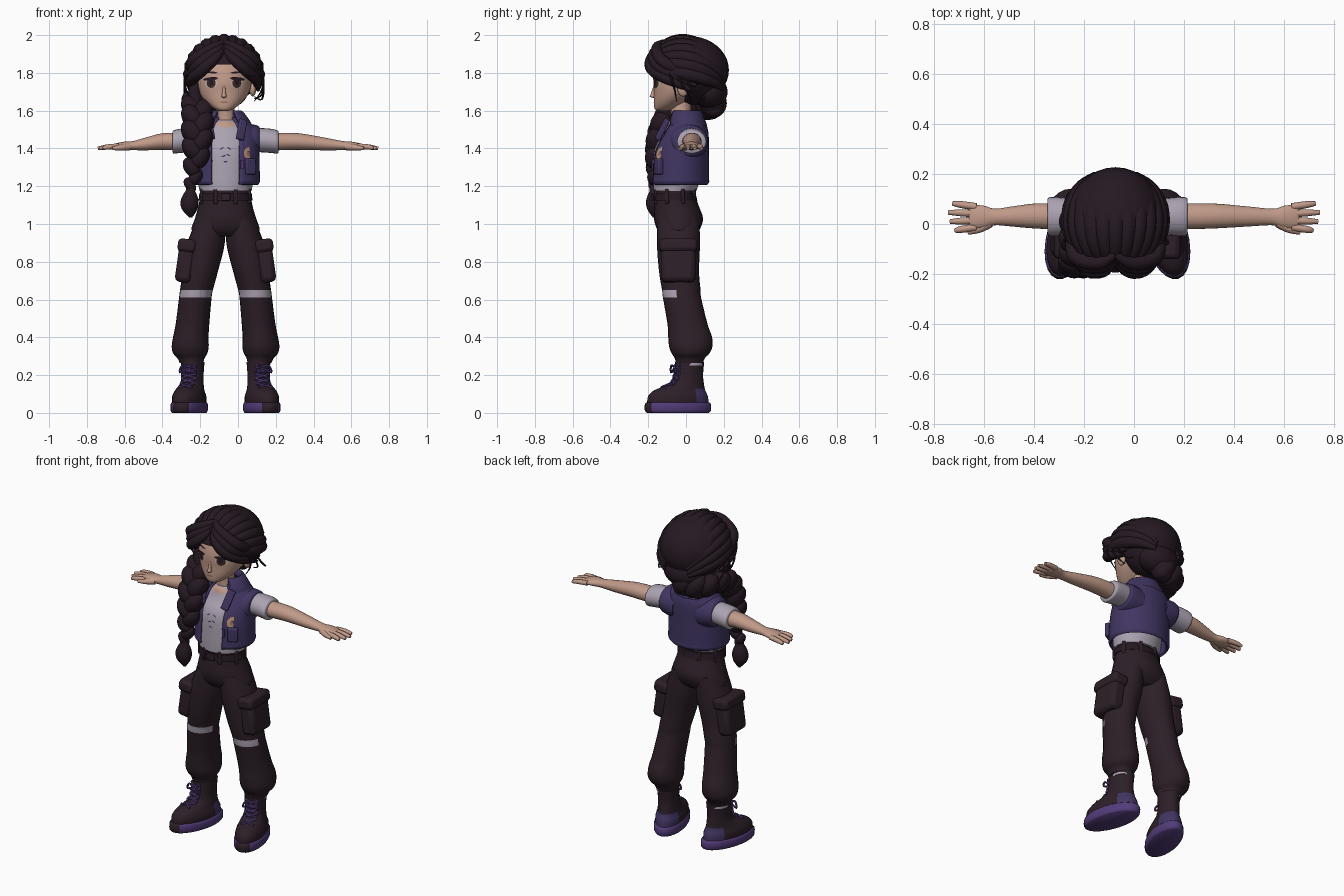
import bpy, bmesh, math
from math import sin, cos, pi, radians
from mathutils import Vector, Matrix, Euler
from mathutils.bvhtree import BVHTree

cube = bpy.data.objects.get("Cube")
if cube:
    bpy.data.objects.remove(cube, do_unlink=True)


def material(name, *rgb):
    m = bpy.data.materials.new(name)
    m.use_nodes = True
    m.diffuse_color = (*rgb, 1)
    m.node_tree.nodes["Principled BSDF"].inputs["Base Color"].default_value = (*rgb, 1)
    return m


HAIR = material("dark hair", .019, .0095, .016)
CLOTH = material("charcoal cloth", .026, .014, .021)
VEST = material("indigo denim", .053, .036, .122)
SKIN = material("skin", .53, .325, .25)
SHIRT = material("pale lilac cotton", .41, .36, .44)
PURPLE = material("purple rubber", .085, .045, .19)
WHITE = material("eye white", .55, .45, .42)
IRIS = material("brown iris", .055, .025, .022)
LIPS = material("lip brown", .33, .15, .12)
TAN = material("tan badge", .5, .29, .17)


def finish(name, bm, mats, rule=None, angle=50):
    bmesh.ops.recalc_face_normals(bm, faces=bm.faces)
    if rule:
        for f in bm.faces:
            f.material_index = rule(f.calc_center_median())
    me = bpy.data.meshes.new(name)
    bm.to_mesh(me)
    bm.free()
    for m in mats if isinstance(mats, tuple) else (mats,):
        me.materials.append(m)
    me.shade_smooth()
    me.set_sharp_from_angle(angle=radians(angle))
    ob = bpy.data.objects.new(name, me)
    bpy.context.collection.objects.link(ob)
    return ob


def spline(rows, k):
    """Catmull-Rom interpolation of rows of numbers."""
    out = []
    for i in range(len(rows) - 1):
        a, b, c, d = (rows[min(max(i + j, 0), len(rows) - 1)] for j in (-1, 0, 1, 2))
        for t in (j / k for j in range(k)):
            out.append([q + t / 2 * (r - p + t * (2*p - 5*q + 4*r - s + t * (3*q - p - 3*r + s)))
                        for p, q, r, s in zip(a, b, c, d)])
    return out + [list(rows[-1])]


def loft(name, rows, mats, axes="xy", n=24, k=4, gap=0, rule=None):
    """Skin elliptical rings x, y, z, ru, rv; without axes they follow the path."""
    rows = spline(rows, k)
    unit = {"x": Vector((1, 0, 0)), "y": Vector((0, 1, 0)), "z": Vector((0, 0, 1))}
    bm, rings, u = bmesh.new(), [], None
    count = n + 1 if gap else n
    for i, r in enumerate(rows):
        c = Vector(r[:3])
        if axes:
            u, v = unit[axes[0]], unit[axes[1]]
        else:
            t = (Vector(rows[min(i + 1, len(rows) - 1)][:3]) - Vector(rows[max(i - 1, 0)][:3])).normalized()
            u = (u - t * u.dot(t)).normalized() if u else t.orthogonal().normalized()
            v = t.cross(u)
        angles = [radians(gap) + (2 * pi - 2 * radians(gap)) * j / n for j in range(count)]
        rings.append([bm.verts.new(c + u * r[3] * sin(a) - v * r[4] * cos(a)) for a in angles])
    for a, b in zip(rings, rings[1:]):
        for j in range(n):
            m = (j + 1) % count
            bm.faces.new((a[j], a[m], b[m], b[j]))
    if not gap:
        bm.faces.new(rings[0])
        bm.faces.new(rings[-1])
    return finish(name, bm, mats, rule)


def tube(name, points, radii, mat, n=8, k=4):
    return loft(name, [(*p, r, r) for p, r in zip(points, radii)], mat, None, n, k)


def ball(name, loc, size, mat, rot=(0, 0, 0), keep=None):
    bm = bmesh.new()
    mx = Matrix.LocRotScale(Vector(loc), Euler(rot), Vector(size))
    bmesh.ops.create_uvsphere(bm, u_segments=32, v_segments=20, radius=1, matrix=mx)
    if keep:
        gone = [f for f in bm.faces if not keep(f.calc_center_median())]
        bmesh.ops.delete(bm, geom=gone, context="FACES")
    return finish(name, bm, mat)


def box(name, loc, size, mat, rot=(0, 0, 0), bevel=.012):
    bm = bmesh.new()
    bmesh.ops.create_cube(bm, size=1, matrix=Matrix.LocRotScale(Vector(loc), Euler(rot), Vector(size)))
    ob = finish(name, bm, mat)
    mod = ob.modifiers.new("Bevel", "BEVEL")
    mod.width, mod.segments = bevel, 2
    return ob


def surface(ob):
    return BVHTree.FromPolygons([v.co for v in ob.data.vertices], [p.vertices for p in ob.data.polygons])


def decal(name, tree, x, z, rx, rz, mat, lift=.003, tilt=0):
    """Thin oval plate laid on the front of a surface."""
    bm, rings = bmesh.new(), []
    for f in (.05, .5, 1):
        ring = []
        for j in range(16):
            p, q = rx * f * cos(j * pi / 8), rz * f * sin(j * pi / 8)
            px, pz = x + p * cos(tilt) - q * sin(tilt), z + p * sin(tilt) + q * cos(tilt)
            hit = tree.ray_cast(Vector((px, -1, pz)), Vector((0, 1, 0)))[0]
            ring.append(bm.verts.new((px, (hit.y if hit else 0) - lift, pz)))
        rings.append(ring)
    bm.faces.new(rings[0])
    for a, b in zip(rings, rings[1:]):
        for j in range(16):
            bm.faces.new((a[j - 1], a[j], b[j], b[j - 1]))
    return finish(name, bm, mat)


C, H = -.066, -.074          # body and head centre lines
SIDES = (("left", 1), ("right", -1))

# Trousers, belt
loft("hips", [(C, -.06, 1.18, .13, .1), (C, -.05, 1.1, .142, .116), (C, -.04, 1.03, .162, .13),
              (C, -.04, .97, .18, .112), (C, -.04, .935, .15, .08)], CLOTH)
loft("belt", [(C, -.058, 1.125, .143, .118), (C, -.06, 1.165, .138, .11)], HAIR, k=1)
box("buckle", (C, -.176, 1.143), (.05, .012, .04), CLOTH, bevel=.004)
for i in range(8):
    a = (i + .5) * pi / 4
    box(f"belt_loop_{i}", (C + .136 * sin(a), -.059 - .109 * cos(a), 1.145), (.022, .018, .08), CLOTH, (0, 0, a), .006)

for side, s in SIDES:
    X = lambda d: C + s * d
    loft(side + "_trouser_leg",
         [(X(.08), -.04, 1.03, .07, .11), (X(.103), -.04, .9, .099, .114), (X(.133), -.037, .75, .093, .106),
          (X(.154), -.025, .65, .087, .102), (X(.16), -.021, .61, .086, .101), (X(.175), .008, .47, .089, .106),
          (X(.184), .022, .4, .094, .116), (X(.187), .025, .35, .098, .114), (X(.187), .024, .315, .09, .1),
          (X(.183), .02, .29, .072, .08), (X(.18), .018, .265, .063, .072)], (CLOTH, SHIRT),
         rule=lambda c: int(.612 < c.z < .648 and c.y < -.045))
    box(side + "_cargo_pocket", (X(.213), -.04, .785), (.09, .18, .19), CLOTH, (0, -s * .14, 0), .025)
    box(side + "_pocket_flap", (X(.203), -.04, .885), (.1, .2, .07), CLOTH, (0, -s * .14, 0), .02)

    # Boots, turned slightly outward
    foot = Matrix.Translation((X(.177), .01, 0)) @ Matrix.Rotation(s * radians(16), 4, "Z")
    upper = loft(side + "_boot", [(0, -.055, .04, .08, .168), (0, -.055, .085, .082, .165), (0, -.045, .12, .07, .14),
                                  (0, -.005, .155, .06, .092), (0, .005, .2, .058, .077), (0, .01, .27, .062, .078)],
                 (CLOTH, VEST), rule=lambda c: int(c.y > .02 and c.z < .13))
    parts = [upper, loft(side + "_sole", [(0, -.055, 0, .08, .17), (0, -.055, .012, .088, .182),
                                          (0, -.055, .045, .088, .182), (0, -.055, .056, .082, .172)],
                         (PURPLE, CLOTH), k=2, rule=lambda c: int(c.y < -.2))]
    tree = surface(upper)
    front = lambda z: tree.ray_cast(Vector((0, -1, z)), Vector((0, 1, 0)))[0].y
    for i in range(5):
        z = .135 + i * .025
        for d in (-1, 1):
            parts.append(tube(f"{side}_lace_{i}_{d}", [(-d * .038, front(z) + .012, z), (0, front(z + .01) - .004, z + .01),
                                                       (d * .038, front(z + .02) + .012, z + .02)], [.007] * 3, PURPLE, 6))
    for d in (-1, 1):
        parts.append(tube(f"{side}_lace_bow_{d}", [(0, -.07, .24), (d * .03, -.083, .25), (d * .045, -.08, .215),
                                                   (0, -.075, .235)], [.006] * 4, PURPLE, 6))
    for p in parts:
        p.matrix_world = foot
    loft(side + "_sock", [(X(.178), .02, .25, .058, .07), (X(.178), .02, .285, .058, .07)], SHIRT, k=1)

    # Sleeves and arms
    loft(side + "_sleeve", [(X(.1), .02, 1.44, .07, .066), (X(.18), .028, 1.444, .073, .064),
                            (X(.24), .03, 1.44, .077, .064), (X(.272), .03, 1.435, .077, .062),
                            (X(.28), .03, 1.434, .07, .056)], SHIRT, "yz")
    loft(side + "_armhole", [(X(.08), .01, 1.43, .105, .096), (X(.14), .014, 1.437, .102, .09),
                             (X(.172), .02, 1.44, .092, .08), (X(.18), .02, 1.44, .08, .07)], VEST, "yz")
    x0, x1 = X(.22), s * .555
    A = lambda t: x0 + (x1 - x0) * t
    loft(side + "_arm", [(A(0), .03, 1.435, .052, .047), (A(.4), .032, 1.437, .05, .044), (A(.75), .03, 1.424, .04, .034),
                         (A(1), .028, 1.415, .033, .024), (s * .6, .028, 1.414, .045, .022),
                         (s * .645, .028, 1.41, .048, .017), (s * .66, .028, 1.409, .04, .012)], SKIN, "yz")
    for i, tip in enumerate((.715, .735, .742, .725)):
        o = i - 1.5
        tube(f"{side}_finger_{i}", [(s * .63, .028 + o * .027, 1.411), (s * .69, .028 + o * .033, 1.408),
                                    (s * tip, .028 + o * .036, 1.4)], [.015, .014, .009], SKIN)
    tube(side + "_thumb", [(s * .575, .005, 1.41), (s * .62, -.02, 1.405), (s * .665, -.034, 1.4)], [.02, .016, .009], SKIN)

# Shirt and vest
shirt = loft("shirt", [(C, -.06, 1.175, .138, .115), (C, -.05, 1.25, .148, .125), (C, -.04, 1.4, .15, .125),
                       (C, -.015, 1.48, .14, .1), (C, -.02, 1.53, .085, .075), (C, -.02, 1.55, .06, .062)], SHIRT)
tree = surface(shirt)
for i, (d, z, t) in enumerate(((-.02, 1.4, .6), (.02, 1.4, -.6), (-.01, 1.36, .3), (.015, 1.365, -.4), (0, 1.33, 0))):
    decal(f"shirt_print_{i}", tree, C + d, z, .012, .0035, VEST, tilt=t)
decal("neckline", tree, C, 1.535, .058, .024, SKIN)
vest = loft("vest", [(C, -.036, 1.212, .166, .143), (C, -.035, 1.225, .175, .151), (C, -.034, 1.25, .175, .149),
                     (C, -.028, 1.38, .172, .142), (C, -.005, 1.47, .168, .118), (C, .005, 1.52, .14, .098),
                     (C, .005, 1.56, .08, .076)], VEST, n=40, gap=25)
collar = loft("collar", [(C, .005, 1.52, .135, .1), (C, 0, 1.555, .115, .092), (C, 0, 1.595, .08, .075),
                         (C, 0, 1.56, .07, .068)], VEST, gap=32)
for ob in (vest, collar):
    mod = ob.modifiers.new("Thickness", "SOLIDIFY")
    mod.thickness, mod.offset = .014, 0
tree = surface(vest)
decal("badge", tree, .055, 1.375, .024, .032, TAN, .0095)
decal("badge_mark", tree, .055, 1.372, .007, .011, LIPS, .0115)
box("tag", (.022, -.176, 1.315), (.016, .01, .05), PURPLE, bevel=.003)
box("chest_pocket", (.065, -.145, 1.305), (.06, .03, .085), VEST, (0, 0, .5), .008)
for side, s in SIDES:
    box(side + "_lapel", (C + s * .085, -.125, 1.5), (.045, .02, .12), VEST, (-.35, s * .35, s * .4), .007)

# Neck, head, face
loft("neck", [(C, -.02, 1.5, .065, .062), (C, -.025, 1.56, .052, .054), (H, -.03, 1.68, .052, .055)], SKIN)
head = loft("head", [(H, -.128, 1.598, .022, .026), (H, -.112, 1.612, .055, .055), (H, -.08, 1.65, .1, .09),
                     (H, -.045, 1.7, .134, .125), (H, -.03, 1.76, .147, .142), (H, -.025, 1.82, .145, .135),
                     (H, -.02, 1.88, .12, .11), (H, -.01, 1.93, .06, .06)], SKIN, n=32)
tree = surface(head)
loft("nose", [(H, -.168, 1.667, .006, .004), (H, -.172, 1.675, .013, .02), (H, -.17, 1.69, .01, .016),
              (H, -.168, 1.73, .006, .005)], SKIN, n=12)
decal("mouth", tree, H, 1.645, .022, .004, LIPS)
for side, s in SIDES:
    x = H + s * .068
    decal(side + "_eye_white", tree, x, 1.745, .034, .026, WHITE)
    decal(side + "_iris", tree, x, 1.746, .024, .026, IRIS, .005)
    decal(side + "_pupil", tree, x, 1.748, .012, .015, HAIR, .007)
    decal(side + "_lash", tree, x + s * .003, 1.768, .039, .009, HAIR, .008, -s * .1)
    decal(side + "_brow", tree, x, 1.803, .034, .005, HAIR, .004, s * .08)
    ball(side + "_ear", (H + s * .152, -.015, 1.715), (.018, .03, .04), SKIN)

# Hair cap with swept locks
Y, Z = .015, 1.815


def hairy(c):
    fringe = c.y < -.06 and c.z < 1.85 - 2.2 * (c.x - H) ** 2
    return c.z > 1.7 - .7 * c.y and not fringe


ball("hair_cap", (H, Y, Z), (.192, .212, .18), HAIR, keep=hairy)
ball("hair_under", (H, .05, 1.78), (.165, .165, .15), HAIR)
ball("hair_nape", (H, .125, 1.7), (.125, .095, .09), HAIR)
for i in range(13):
    phi = i * pi / 12
    pts, radii = [], []
    for j in range(7):
        a = radians(28 + 21 * j)
        pts.append((H + .18 * cos(phi) * sin(a), Y - .203 * cos(a),
                    Z + .175 * sin(phi) * sin(a) - .1 * (j / 6) ** 2))
        radii.append(.008 + .03 * sin(pi * (j + .4) / 6.8))
    tube(f"swept_lock_{i}", pts, radii, HAIR, 10)
for side, s in SIDES:
    for j in range(3):
        e = j * .024
        tube(f"{side}_fringe_{j}", [(H, -.12, 1.94 + e / 2), (H + s * (.04 + e / 2), -.18 + e / 2, 1.885 + e),
                                    (H + s * (.11 + e), -.18 + e, 1.82 + e), (H + s * .17, -.09 + e, 1.765 + e),
                                    (H + s * .18, .03 + e, 1.71 + e)], [.014, .027, .032, .03, .01], HAIR, 10)
    for j in range(3):
        e = j * .025
        tube(f"{side}_wisp_{j}", [(H + s * .15, -.1 + 2 * e, 1.83), (H + s * .205, -.08 + 2 * e, 1.78 - e),
                                  (H + s * .2, -.06 + 3 * e, 1.71 - e), (H + s * .16, -.05 + 3 * e, 1.65 + e / 2)],
             [.004, .006, .005, .002], HAIR, 6)

# Braid over the right shoulder
path = spline([(H, .15, 1.64, .075), (-.17, .115, 1.625, .075), (-.215, .01, 1.63, .072), (-.215, -.085, 1.59, .072),
               (-.215, -.14, 1.48, .074), (-.222, -.163, 1.35, .062), (-.245, -.168, 1.21, .036)], 3)
for i, (x, y, z, r) in enumerate(path):
    d = 1 if i % 2 else -1
    ball(f"braid_lobe_{i}", (x + d * r * .3, y, z), (r * .76, r * .88, r * 1.1), HAIR, (0, d * .6, 0))
tube("right_temple_lock", [(H - .15, -.06, 1.8), (H - .155, -.055, 1.7), (-.22, -.08, 1.6)], [.02, .035, .03], HAIR, 10)
loft("braid_tie", [(-.25, -.168, 1.175, .026, .026), (-.248, -.168, 1.2, .026, .026)], CLOTH, k=1)
loft("braid_tail", [(-.252, -.168, 1.185, .02, .02), (-.256, -.168, 1.13, .046, .042),
                    (-.256, -.168, 1.08, .042, .038), (-.25, -.168, 1.035, .008, .008)], HAIR)
